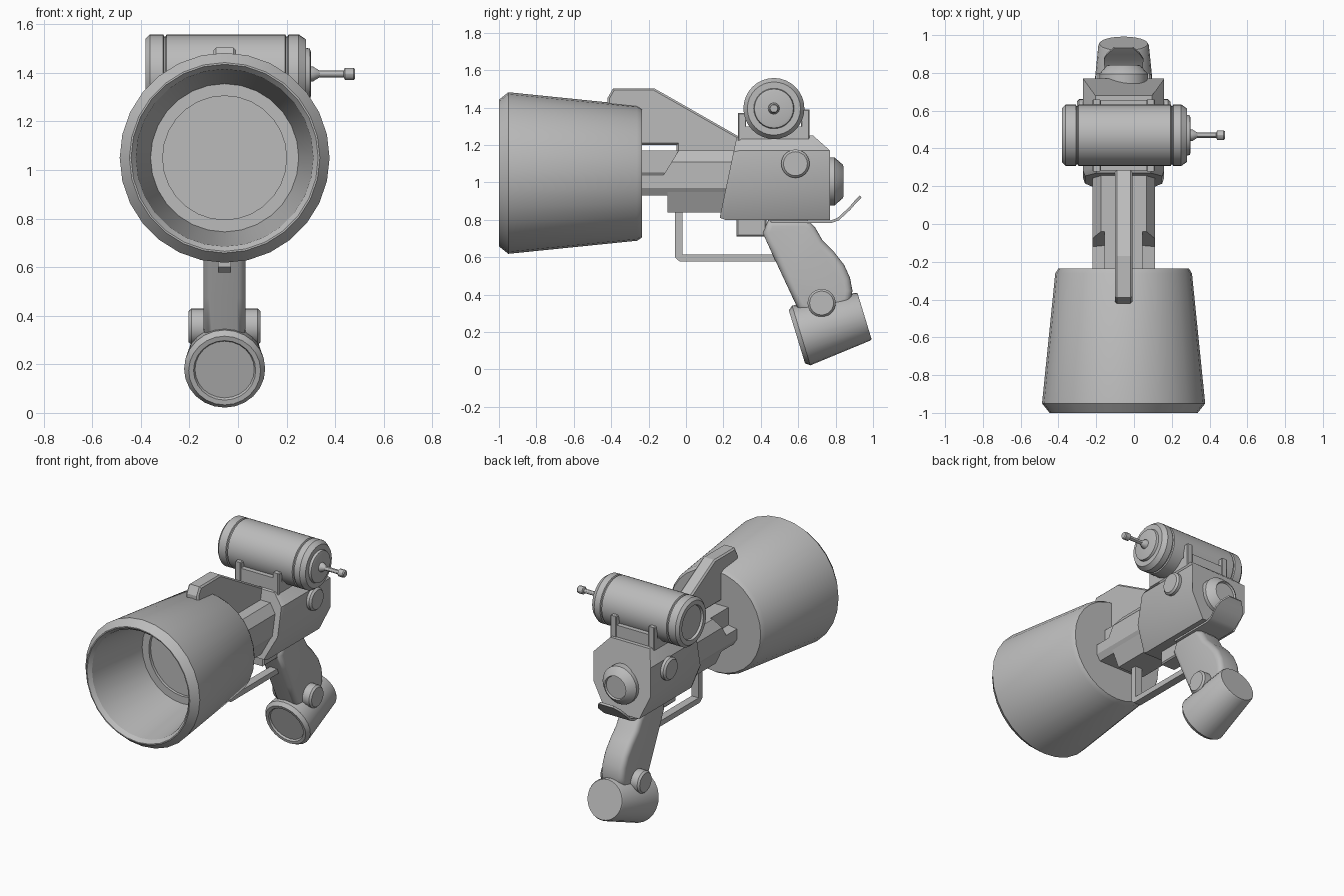
import bpy, bmesh, math
from mathutils import Vector, Matrix

if "Cube" in bpy.data.objects:
    bpy.data.objects.remove(bpy.data.objects["Cube"])

CX = -0.055  # centre plane of the gun
X, Y = Vector((1, 0, 0)), Vector((0, 1, 0))
grey = bpy.data.materials.new("grey metal")
grey.diffuse_color = (0.5, 0.5, 0.5, 1)
grey.use_nodes = True
grey.node_tree.nodes["Principled BSDF"].inputs["Base Color"].default_value = grey.diffuse_color


def finish(name, bm, angle=30):
    bmesh.ops.recalc_face_normals(bm, faces=bm.faces)
    me = bpy.data.meshes.new(name)
    bm.to_mesh(me)
    bm.free()
    me.materials.append(grey)
    ob = bpy.data.objects.new(name, me)
    bpy.context.collection.objects.link(ob)
    bpy.ops.object.select_all(action='DESELECT')
    ob.select_set(True)
    bpy.context.view_layer.objects.active = ob
    bpy.ops.object.shade_smooth_by_angle(angle=math.radians(angle))
    return ob


def skin(name, rings, angle=30):
    """Join rings of points with quads and cap both ends."""
    bm = bmesh.new()
    vs = [[bm.verts.new(p) for p in r] for r in rings]
    n = len(vs[0])
    for a, b in zip(vs, vs[1:]):
        for i in range(n):
            j = (i + 1) % n
            bm.faces.new((a[i], a[j], b[j], b[i]))
    bm.faces.new(vs[0])
    bm.faces.new(vs[-1])
    return finish(name, bm, angle)


def lathe(name, profile, origin, axis, seg=24):
    """Spin (distance, radius) pairs about an axis."""
    q = Vector((0, 0, 1)).rotation_difference(axis.normalized())
    o = Vector(origin)
    return skin(name, [[o + q @ Vector((r * math.cos(k * math.tau / seg),
                                        r * math.sin(k * math.tau / seg), t))
                        for k in range(seg)] for t, r in profile])


def section(half, yf, s=1.0):
    """Symmetric ring from (z, half width) pairs, with y given by height."""
    zc = (half[0][0] + half[-1][0]) / 2
    pts = [(w, z) for z, w in half] + [(-w, z) for z, w in reversed(half)]
    return [(CX + w * s, yf(z), zc + (z - zc) * s) for w, z in pts]


def prism(name, profile, half, bevel=0.0, seg=1, x=CX):
    """Extrude a (y, z) outline sideways, rounding the two side rims."""
    bm = bmesh.new()
    a = [bm.verts.new((x - half, y, z)) for y, z in profile]
    b = [bm.verts.new((x + half, y, z)) for y, z in profile]
    n = len(a)
    for i in range(n):
        j = (i + 1) % n
        bm.faces.new((a[i], a[j], b[j], b[i]))
    caps = [bm.faces.new(a), bm.faces.new(b)]
    bmesh.ops.recalc_face_normals(bm, faces=bm.faces)
    if bevel:
        rims = [e for f in caps for e in f.edges]
        bmesh.ops.bevel(bm, geom=rims, offset=bevel, segments=seg,
                        profile=0.5, affect='EDGES')
    return finish(name, bm, 40 if seg > 1 else 25)


def box(name, y0, y1, z0, z1, half, x=CX, bevel=0.0):
    return prism(name, [(y0, z0), (y1, z0), (y1, z1), (y0, z1)], half, bevel, 1, x)


# Flared barrel with hollow mouth and stepped inner disc
lathe("barrel", [(-.50, .255), (-.52, .255), (-.52, .305), (-.975, .365), (-1.0, .385),
                 (-1.0, .392), (-.95, .432), (-.262, .362), (-.235, .345)],
      (CX, 0, 1.05), Y, 28)

# Beam joining barrel and receiver
beam = [(.93, .14), (.97, .165), (1.04, .165), (1.05, .10), (1.17, .10)]
skin("beam", [section(beam, lambda z: -.30), section(beam, lambda z: .35)])
cheek = [(1.035, .165), (1.11, .165), (1.17, .12)]
skin("beam_cheeks", [section(cheek, lambda z: -.12 + (z - 1.04) * .62),
                     section(cheek, lambda z: .35)])
keel = [(.84, .10), (.975, .164)]
skin("beam_keel", [section(keel, lambda z: -.10), section(keel, lambda z: .35)])

# Sight fin hooked over the barrel
prism("sight_fin", [(-.42, 1.36), (-.42, 1.45), (-.39, 1.503), (-.17, 1.503), (.30, 1.235),
                    (.30, 1.12), (-.05, 1.12), (-.05, 1.20), (-.25, 1.20), (-.25, 1.36)],
      .046, .01)

# Receiver with sloped front and chamfered corners
body = [(.80, .13), (.97, .215), (1.17, .215), (1.25, .15)]
front = lambda z: .18 + (z - .80) * .2
rear = lambda z: .77 if z < 1.2 else .68
skin("receiver", [section(body, front, .95), section(body, lambda z: front(z) + .03),
                  section(body, rear)])
lathe("rear_knob", [(.74, .128), (.795, .128), (.838, .09), (.842, .08), (.83, .075)],
      (CX, 0, 1.005), Y)
for s, side in ((1, "right"), (-1, "left")):
    lathe(side + "_button", [(.18, .076), (.235, .076), (.247, .064)],
          (CX, .585, 1.10), X * s)

# Canister lying across the top, with grooves and recessed left end
R = .163
lathe("canister", [(-.365, .11), (-.38, .115), (-.38, .145), (-.362, R), (-.308, R),
                   (-.304, R - .008), (-.298, R - .008), (-.294, R), (.194, R),
                   (.198, R - .008), (.204, R - .008), (.208, R), (.25, R), (.28, .142),
                   (.28, .108), (.296, .104), (.30, .09)], (0, .47, 1.395), X, 32)
lathe("antenna", [(.29, .032), (.31, .03), (.335, .014), (.435, .014), (.44, .025),
                  (.475, .025), (.482, .02)], (0, .47, 1.395), X, 12)

# Cradle holding the canister
box("cradle", .30, .64, 1.22, 1.30, .165)
for y, h, side in ((.30, 1.37, "front"), (.638, 1.39, "rear")):
    box(side + "_bracket", y - .016, y + .016, 1.22, 1.33, .165)
    for s in (-1, 1):
        box(side + "_clip", y - .022, y + .022, 1.22, h, .022, CX + s * .143, .005)

# Curved tail plate under the receiver
path = [(.45, .795, .10), (.77, .795, .10), (.81, .81, .10), (.87, .865, .105),
        (.90, .90, .085), (.93, .93, .05)]
skin("tail_plate", [[(CX - w, y, z), (CX + w, y, z), (CX + w, y + .008, z - .012),
                     (CX - w, y + .008, z - .012)] for y, z, w in path])

# Trigger block and guard
box("trigger_block", .27, .43, .712, .81, .06, bevel=.008)
prism("trigger_guard", [(-.06, .86), (-.06, .60), (-.035, .578), (.50, .578), (.50, .615),
                        (-.02, .615), (-.02, .86)], .027)

# Rounded grip
prism("grip", [(.44, .80), (.41, .73), (.46, .62), (.53, .47), (.60, .32), (.74, .27),
               (.88, .36), (.89, .42), (.877, .49), (.845, .56), (.79, .63), (.73, .69),
               (.69, .76), (.65, .80)], .086, .035, 4)

# Tapered pommel with recessed face, and its side caps
lathe("pommel", [(.012, .122), (0, .128), (-.002, .148), (.022, .167), (.366, .134),
                 (.376, .128)], (CX, .595, .175), Vector((0, .36, .11)))
lathe("pommel_pivot", [(-.148, .064), (-.136, .075), (.136, .075), (.148, .064)],
      (CX, .725, .355), X)
